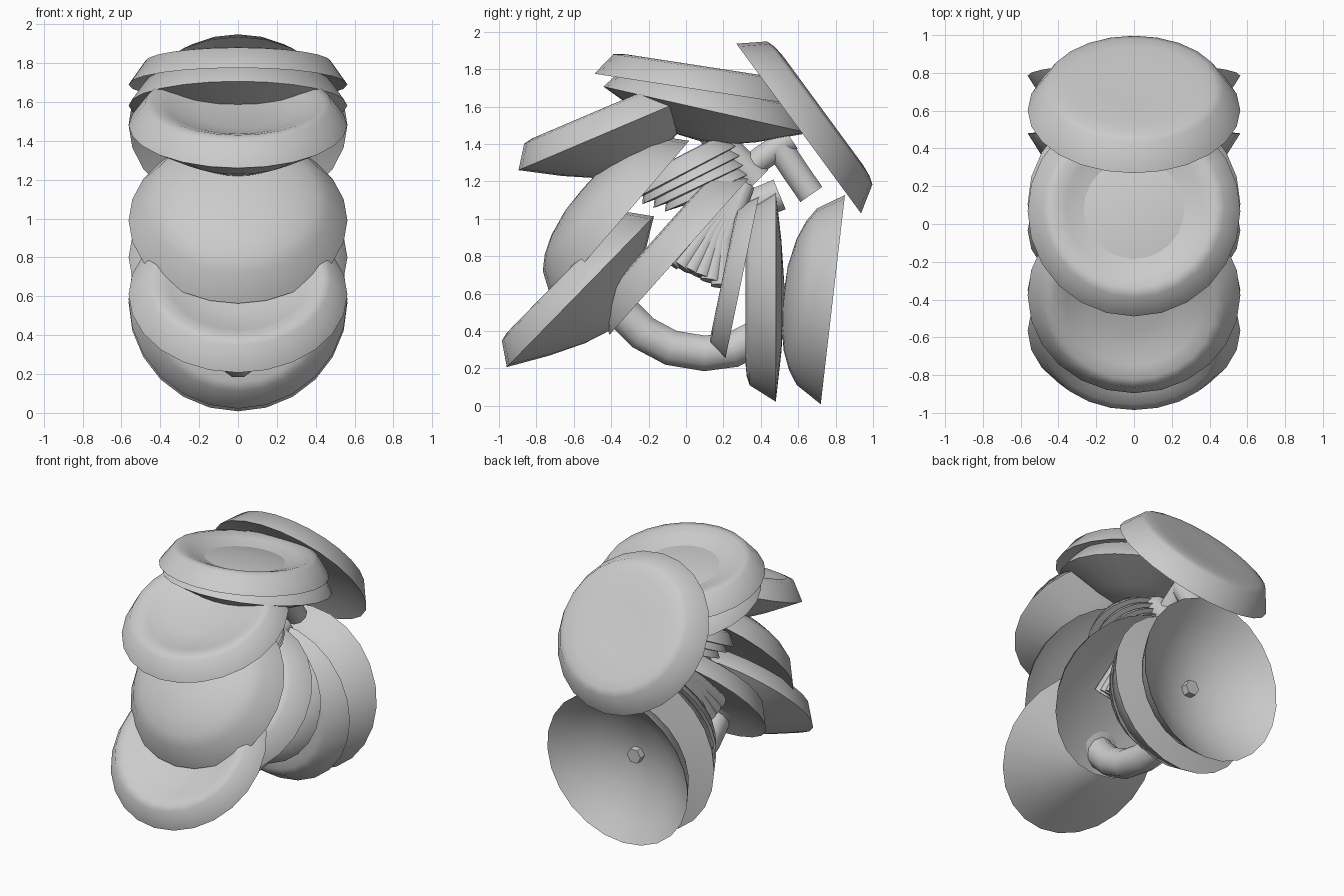
import bpy, bmesh, math
from mathutils import Vector

if "Cube" in bpy.data.objects:
    bpy.data.objects.remove(bpy.data.objects["Cube"])

grey = bpy.data.materials.new("plain grey")
grey.diffuse_color = (0.6, 0.6, 0.6, 1)
grey.use_nodes = True
grey.node_tree.nodes["Principled BSDF"].inputs["Base Color"].default_value = grey.diffuse_color
R = 0.563


def finish(name, bm):
    bmesh.ops.recalc_face_normals(bm, faces=bm.faces)
    me = bpy.data.meshes.new(name)
    bm.to_mesh(me)
    bm.free()
    ob = bpy.data.objects.new(name, me)
    bpy.context.collection.objects.link(ob)
    me.materials.append(grey)
    bpy.ops.object.select_all(action='DESELECT')
    ob.select_set(True)
    bpy.context.view_layer.objects.active = ob
    bpy.ops.object.shade_smooth_by_angle(angle=math.radians(50))
    return ob


# Top profiles (radius, height above rim): flat, dished and domed
flat = [(0, .155), (.2, .16), (.36, .162), (.43, .155), (.475, .14), (R, 0)]
dished = [(0, .055), (.18, .06), (.28, .075), (.36, .105), (.43, .128), (.48, .118), (R, 0)]
domed = [(0, .265), (.15, .26), (.3, .23), (.4, .19), (.475, .14), (R, 0)]
# Underside profiles
hollow = [(.42, .05), (.22, .08), (0, .1)]
shallow = [(.42, .03), (.22, .02), (0, .02)]
deep = [(.45, .09), (.3, .18), (.12, .23), (0, .24)]
cone = [(.36, -.12), (.18, -.21), (0, -.27)]
frustum = [(.3, -.11), (.14, -.16), (0, -.17)]
slight = [(.3, -.03), (0, -.05)]


# Cap: a lathed dish whose rim runs, in side view, from (y, z) point a to b.
# The dome lies to the left of a->b.
def cap(name, a, b, top, under, r=R, sides=24):
    t = Vector((0, b[0] - a[0], b[1] - a[1])).normalized()
    c = Vector((0, (a[0] + b[0]) / 2, (a[1] + b[1]) / 2))
    n = Vector((0, -t.z, t.y))
    k = r / R
    bm = bmesh.new()
    rings = []
    for q, h in top + under:
        if q == 0:
            rings.append([bm.verts.new(c + n * h * k)])
            continue
        ring = []
        for i in range(sides):
            u = 2 * math.pi * i / sides
            ring.append(bm.verts.new(c + Vector((q * k * math.sin(u), 0, 0)) + t * q * k * math.cos(u) + n * h * k))
        rings.append(ring)
    for p, s in zip(rings, rings[1:]):
        for i in range(sides):
            j = (i + 1) % sides
            if len(p) == 1:
                bm.faces.new((p[0], s[i], s[j]))
            elif len(s) == 1:
                bm.faces.new((p[i], s[0], p[j]))
            else:
                bm.faces.new((p[i], s[i], s[j], p[j]))
    return finish(name, bm)


# Stem: round tube swept along (x, y, z) points
def stem(name, pts, rad, sides=10):
    pts = [Vector(p) for p in pts]
    bm = bmesh.new()
    rings = []
    for k, p in enumerate(pts):
        d = (pts[min(k + 1, len(pts) - 1)] - pts[max(k - 1, 0)]).normalized()
        u = (Vector((1, 0, 0)) - d * d.x).normalized()
        v = d.cross(u)
        rings.append([bm.verts.new(p + (u * math.cos(2 * math.pi * i / sides) +
                                        v * math.sin(2 * math.pi * i / sides)) * rad) for i in range(sides)])
    for p, s in zip(rings, rings[1:]):
        for i in range(sides):
            j = (i + 1) % sides
            bm.faces.new((p[i], p[j], s[j], s[i]))
    bm.faces.new(rings[0])
    bm.faces.new(rings[-1])
    return finish(name, bm)


# Front caps, bottom to top
cap("front_bottom_cap", (-.965, .20), (-.165, 1.02), dished, cone)
cap("front_inner_cap", (-.40, .39), (.33, 1.21), flat, hollow)
cap("front_middle_cap", (-.72, .56), (.02, 1.42), domed, shallow)
cap("front_upper_cap", (-.895, 1.26), (.14, 1.70), dished, cone)
# Top caps
cap("top_lower_cap", (-.435, 1.705), (.65, 1.46), dished, frustum)
cap("top_upper_cap", (-.485, 1.775), (.62, 1.605), dished, hollow)
# Back caps
cap("back_top_cap", (.27, 1.935), (.935, 1.03), flat, hollow)
cap("back_outer_cap", (.72, .005), (.85, 1.13), domed, deep)
cap("back_middle_cap", (.48, .02), (.48, 1.15), flat, slight)
cap("back_inner_cap", (.21, .25), (.39, 1.12), dished, hollow, .45)

# Stacked neck rings between the front caps
for i in range(4):
    f = i / 3
    cap("neck_ring", (-.29 + .18 * f, 1.1 - .06 * f), (.27 + .07 * f, 1.39 - .15 * f),
        flat, slight, .32 - .07 * f)

# Hooked stem underneath
stem("hooked_stem", [(0, -.42, .62), (0, -.34, .5), (0, -.23, .39), (0, -.08, .31), (0, .1, .28),
                     (0, .25, .3), (0, .37, .36), (0, .46, .46)], .1)

# Bundle of stems inside the front caps
for i in range(6):
    f = i / 5
    for x in (-.15, 0, .15):
        stem("bundle_stem", [(x * .4, .31, 1.18), (x, .1 + .1 * f, .98 - .1 * f),
                             (x * 1.3, -.09 + .28 * f, .77 - .13 * f)], .06)

# Short stems joining the back caps
stem("back_top_stem", [(0, .28, 1.22), (0, .4, 1.32), (0, .56, 1.43)], .07)
stem("back_hook_stem", [(0, .5, 1.38), (0, .58, 1.26), (0, .67, 1.13)], .075)
stem("back_joint_stem", [(0, .22, .95), (0, .33, 1.06), (0, .5, 1.13)], .09)
stem("top_stem", [(0, .12, 1.5), (0, .22, 1.36), (0, .38, 1.2)], .09)
stem("back_outer_stem", [(0, .4, .6), (0, .6, .59)], .055, 6)
